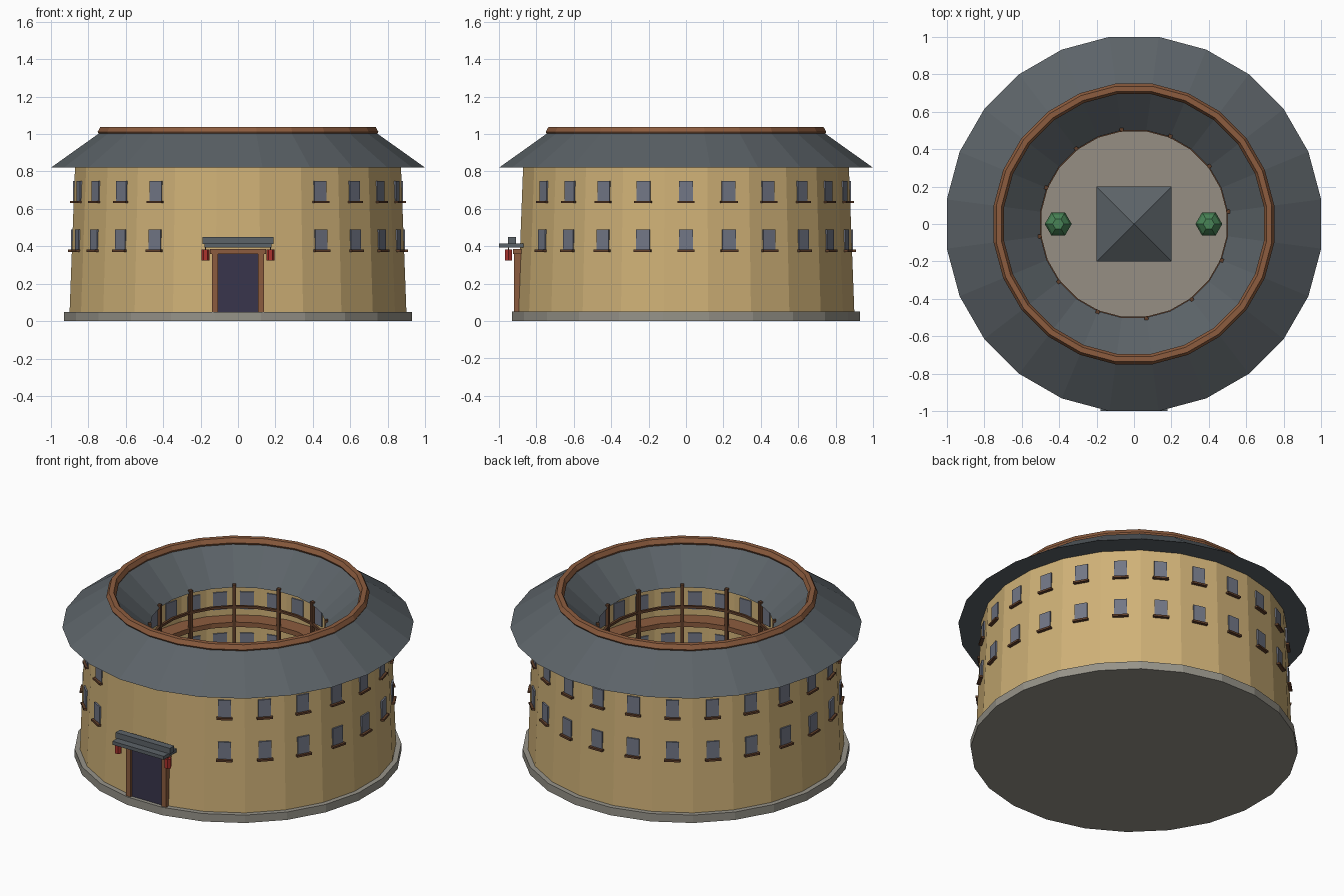
import bpy, bmesh, math
from mathutils import Matrix, Vector

if "Cube" in bpy.data.objects:
    bpy.data.objects.remove(bpy.data.objects["Cube"])

N = 24
STEP = 2 * math.pi / N


def mat(name, r, g, b):
    def lin(c):
        c /= 255
        return c / 12.92 if c <= 0.04045 else ((c + 0.055) / 1.055) ** 2.4
    m = bpy.data.materials.new(name)
    m.diffuse_color = (lin(r), lin(g), lin(b), 1)
    m.use_nodes = True
    m.node_tree.nodes["Principled BSDF"].inputs["Base Color"].default_value = m.diffuse_color
    return m


EARTH = mat("rammed earth", 207, 177, 119)
TILE = mat("grey roof tile", 92, 99, 104)
STONE = mat("stone", 150, 147, 137)
PAVING = mat("courtyard paving", 150, 143, 131)
WOOD = mat("warm wood", 140, 92, 62)
DARK = mat("dark wood", 98, 64, 43)
GLASS = mat("window grey", 114, 119, 134)
DOOR = mat("door navy", 56, 53, 76)
RED = mat("lantern red", 172, 50, 45)
GREEN = mat("leaf green", 72, 132, 86)


def finish(name, bm, material):
    bmesh.ops.recalc_face_normals(bm, faces=bm.faces)
    me = bpy.data.meshes.new(name)
    bm.to_mesh(me)
    bm.free()
    me.materials.append(material)
    ob = bpy.data.objects.new(name, me)
    bpy.context.collection.objects.link(ob)
    return ob


def add_box(bm, centre, size, turn=0.0):
    m = Matrix.Rotation(turn, 4, 'Z') @ Matrix.Translation(centre) @ Matrix.Diagonal((*size, 1))
    bmesh.ops.create_cube(bm, size=1, matrix=m)


def box(name, x0, x1, y0, y1, z0, z1, material, mirror=False):
    bm = bmesh.new()
    for s in ((1, -1) if mirror else (1,)):
        add_box(bm, (s * (x0 + x1) / 2, (y0 + y1) / 2, (z0 + z1) / 2), (x1 - x0, y1 - y0, z1 - z0))
    return finish(name, bm, material)


def ring(name, profile, material):
    """Closed cross-section (distance to face centre, height) swept round 24 sides."""
    bm = bmesh.new()
    k = 1 / math.cos(STEP / 2)
    loops = [[bm.verts.new((r * k * math.cos((i + .5) * STEP), r * k * math.sin((i + .5) * STEP), z))
              for r, z in profile] for i in range(N)]
    n = len(profile)
    for i in range(N):
        a, b = loops[i], loops[(i + 1) % N]
        for j in range(n):
            bm.faces.new((a[j], b[j], b[(j + 1) % n], a[(j + 1) % n]))
    return finish(name, bm, material)


def stack(name, profile, sides, material, places, phase=0.0):
    """Capped solid of revolution, repeated at the given places."""
    bm = bmesh.new()
    for p in places:
        loops = [[bm.verts.new(Vector(p) + Vector((r * math.cos(phase + i * 2 * math.pi / sides),
                                                   r * math.sin(phase + i * 2 * math.pi / sides), z)))
                  for i in range(sides)] for r, z in profile]
        for a, b in zip(loops, loops[1:]):
            for i in range(sides):
                j = (i + 1) % sides
                bm.faces.new((a[i], a[j], b[j], b[i]))
        bm.faces.new(loops[0])
        bm.faces.new(loops[-1])
    return finish(name, bm, material)


def around(name, turns, boxes, material):
    bm = bmesh.new()
    for t in turns:
        for centre, size in boxes:
            add_box(bm, centre, size, t)
    return finish(name, bm, material)


# plinth, courtyard floor and main ring wall
K = 1 / math.cos(STEP / 2)
stack("plinth", [(.93 * K, 0), (.93 * K, .05)], N, STONE, [(0, 0, 0)], STEP / 2)
stack("courtyard_floor", [(.61 * K, .045), (.61 * K, .056)], N, PAVING, [(0, 0, 0)], STEP / 2)
ring("ring_wall", [(.90, .05), (.871, .822), (.60, .822), (.60, .05)], EARTH)

# double-pitched ring roof and ridge
ring("ring_roof", [(1.0, .82), (.722, 1.018), (.50, .82)], TILE)
ring("roof_ridge", [(.722 + .028 * math.cos(a * math.pi / 3), 1.011 + .03 * math.sin(a * math.pi / 3))
                    for a in range(6)], WOOD)

# outer windows and sills, leaving the three front faces blank
outer = [i * STEP for i in range(N) if i not in (17, 18, 19)]
rows = ((.695, .876), (.435, .886))
around("outer_windows", outer, [((r - .006, 0, z), (.026, .075, .108)) for z, r in rows], GLASS)
around("outer_sills", outer, [((r + .004, 0, z - .059), (.036, .092, .012)) for z, r in rows], DARK)

# inner windows facing the courtyard
inner = [i * STEP for i in range(N)]
around("inner_windows", inner, [((.60, 0, z), (.014, .08, .11)) for z, r in rows], GLASS)

# galleries: floors, rails and posts
for i, z in enumerate((.31, .585)):
    ring(f"gallery_floor_{i + 1}", [(.605, z - .015), (.605, z + .015), (.50, z + .015), (.50, z - .015)], WOOD)
    ring(f"gallery_rail_{i + 1}", [(.51, z + .105), (.51, z + .12), (.495, z + .12), (.495, z + .105)], DARK)
around("gallery_posts", [(2 * i + .5) * STEP for i in range(12)],
       [((.507, 0, .443), (.02, .02, .79))], DARK)

# gate: door, frame, canopy and lanterns
box("gate_door", -.108, .108, -.907, -.87, .05, .36, DOOR)
box("gate_posts", .108, .14, -.92, -.87, .05, .36, WOOD, mirror=True)
box("gate_lintel", -.15, .15, -.925, -.865, .358, .386, WOOD)
box("gate_canopy", -.18, .18, -1.0, -.87, .393, .415, TILE)
box("gate_canopy_ridge", -.19, .19, -.953, -.909, .413, .45, TILE)
stack("lanterns", [(.0215, .325), (.0215, .383)], 6, RED, [(-.174, -.95, 0), (.174, -.95, 0)])
box("lantern_hooks", .171, .177, -.953, -.947, .38, .395, DARK, mirror=True)

# courtyard hall with pyramid roof
box("hall_walls", -.15, .15, -.15, .15, .05, .27, EARTH)
box("hall_door", -.045, .045, -.156, -.14, .056, .2, DOOR)
stack("hall_roof", [(.2 * math.sqrt(2), .265), (.002, .41)], 4, TILE, [(0, 0, 0)], math.pi / 4)

# courtyard shrubs
spots = [(-.405, 0, 0), (.4, 0, 0)]
stack("shrub_trunks", [(.016, .05), (.016, .12)], 6, DARK, spots)
stack("shrub_leaves", [(.035, .10), (.072, .145), (.06, .185), (.03, .215)], 6, GREEN, spots)
